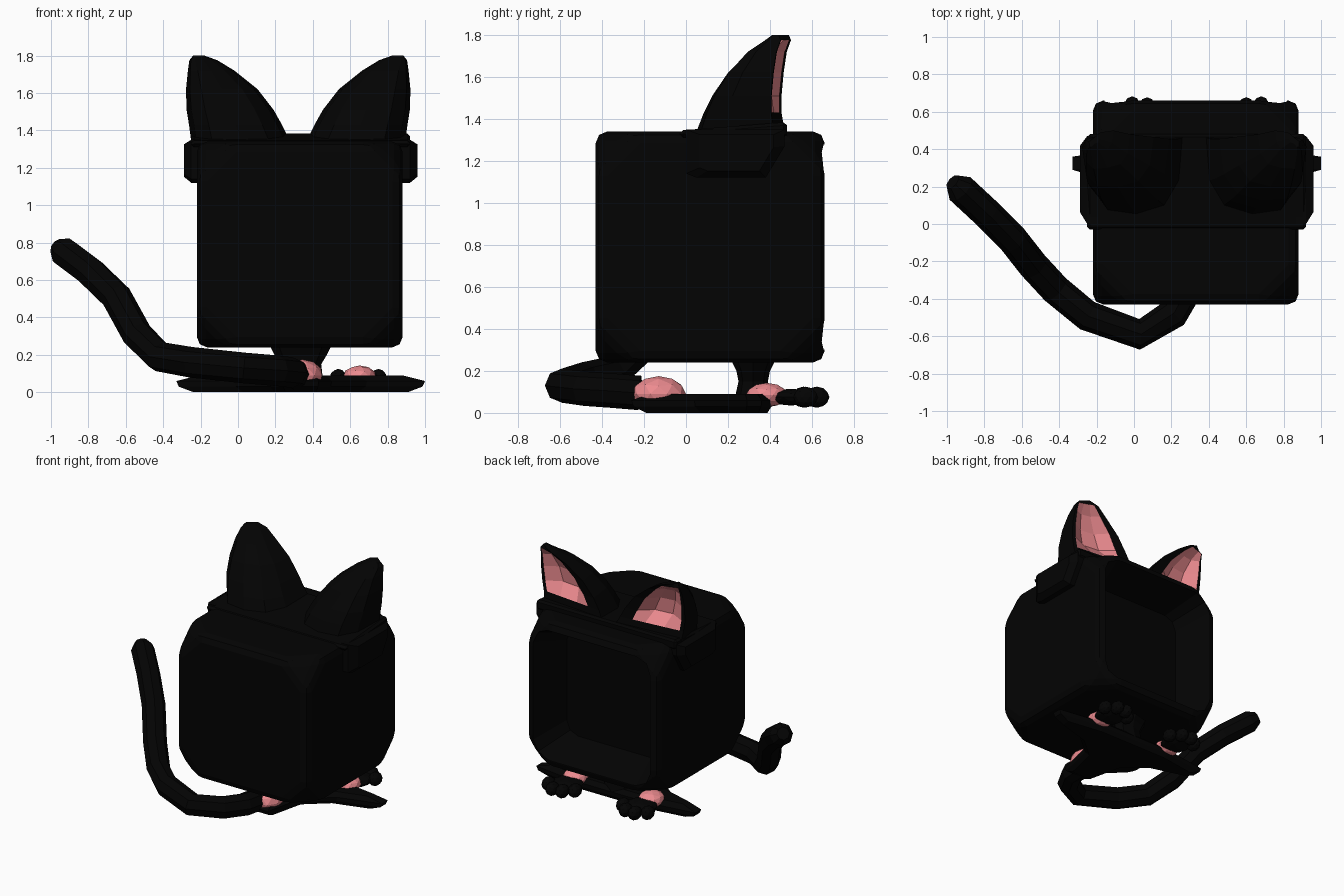
import bpy, bmesh, math
from mathutils import Matrix, Vector

if "Cube" in bpy.data.objects:
    bpy.data.objects.remove(bpy.data.objects["Cube"])

MID = 0.335  # symmetry plane of the body


def material(name, rgb):
    m = bpy.data.materials.new(name)
    m.diffuse_color = (*rgb, 1)
    m.use_nodes = True
    m.node_tree.nodes["Principled BSDF"].inputs["Base Color"].default_value = m.diffuse_color
    return m


BLACK = material("black", (0.001, 0.001, 0.001))
PINK = material("pink", (0.85, 0.26, 0.28))


def finish(name, bm, *mats):
    bmesh.ops.recalc_face_normals(bm, faces=bm.faces)
    me = bpy.data.meshes.new(name)
    bm.to_mesh(me)
    bm.free()
    ob = bpy.data.objects.new(name, me)
    bpy.context.collection.objects.link(ob)
    for m in mats:
        me.materials.append(m)
    return ob


def box_bm(lo, hi):
    bm = bmesh.new()
    lo, hi = Vector(lo), Vector(hi)
    bmesh.ops.create_cube(bm, size=1, matrix=Matrix.Translation((lo + hi) / 2) @ Matrix.Diagonal((*(hi - lo), 1)))
    return bm


def loft(name, rings, mats, pick=lambda i, k: 0):
    """Skin closed rings; pick(row, segment) chooses the material slot."""
    bm = bmesh.new()
    vs = [[bm.verts.new(p) for p in r] for r in rings]
    n = len(rings[0])
    for i in range(len(vs) - 1):
        for k in range(n):
            j = (k + 1) % n
            f = bm.faces.new((vs[i][k], vs[i][j], vs[i + 1][j], vs[i + 1][k]))
            f.material_index = pick(i, k)
    bm.faces.new(vs[0])
    bm.faces.new(vs[-1])
    return finish(name, bm, *mats)


def ball(name, c, r, mat):
    bm = bmesh.new()
    bmesh.ops.create_icosphere(bm, subdivisions=2, radius=1, matrix=Matrix.Translation(c) @ Matrix.Diagonal((*r, 1)))
    return finish(name, bm, mat)


# Cube body with clipped corners and a shallow tapered hollow facing +y
bm = box_bm((-0.22, -0.43, 0.24), (0.88, 0.66, 1.34))
bmesh.ops.bevel(bm, geom=bm.verts[:], offset=0.19, affect='VERTICES', segments=1, profile=0.5)
bmesh.ops.bevel(bm, geom=bm.edges[:], offset=0.055, affect='EDGES', segments=2, profile=0.5)
body = finish("hollow_body", bm, BLACK)
bm = box_bm((-0.17, 0.38, 0.29), (0.83, 0.85, 1.29))
along = [e for e in bm.edges if abs(e.verts[0].co.y - e.verts[1].co.y) > 0.4]
bmesh.ops.bevel(bm, geom=along, offset=0.12, affect='EDGES', segments=2, profile=0.5)
for v in bm.verts:
    k = 0.8 if v.co.y < 0.5 else 1.1
    v.co.x = MID + (v.co.x - MID) * k
    v.co.z = 0.79 + (v.co.z - 0.79) * k
cutter = finish("cavity_cutter", bm, BLACK)
cutter.hide_render = True
cutter.hide_set(True)
mod = body.modifiers.new("cavity", 'BOOLEAN')
mod.object, mod.operation, mod.solver = cutter, 'DIFFERENCE', 'EXACT'

# Head band: top slab plus side flaps
bm = box_bm((-0.25, -0.03, 1.31), (0.92, 0.48, 1.385))
for v in bm.verts:
    if v.co.y < 0.1 and v.co.z > 1.35:
        v.co.z = 1.345
bmesh.ops.bevel(bm, geom=bm.edges[:], offset=0.015, affect='EDGES', segments=1, profile=0.5)
finish("head_band", bm, BLACK)
flap = [(0.0, 1.35), (0.0, 1.14), (0.05, 1.12), (0.38, 1.12), (0.47, 1.27), (0.47, 1.35)]


def flap_ring(d, k, s):
    return [(MID + s * d, 0.26 + (y - 0.26) * k, 1.25 + (z - 1.25) * k) for y, z in flap]


# Ears: half-round lofted backs with a sunken pink inside
ear_rows = [(1.34, -0.25, 0.28, 0.05, 0.47), (1.43, -0.262, 0.235, 0.085, 0.455),
            (1.51, -0.275, 0.19, 0.125, 0.455), (1.62, -0.278, 0.105, 0.2, 0.465),
            (1.72, -0.268, -0.02, 0.3, 0.48), (1.775, -0.26, -0.11, 0.39, 0.5),
            (1.8, -0.24, -0.18, 0.43, 0.49)]
sink = [0, 0.0, 0.07, 0.07, 0.04, 0.0, 0]


def ear_ring(row, d, s):
    z, x0, x1, yf, yb = row
    pts = []
    for k in range(7):
        a = math.pi * k / 6
        c, w = math.cos(a), math.sin(a)
        x = (x0 + x1) / 2 - (x1 - x0) / 2 * math.copysign(abs(c) ** 0.8, c)
        tilt = 0.05 * max(c, 0)
        pts.append((x, yb - tilt - (yb - yf) * w ** 0.8, z))
    for t in (0.8, 0.6, 0.3, 0.06):
        deep = d if 0.1 < t < 0.7 else 0
        pts.append((x0 + (x1 - x0) * t, yb - deep - 0.05 * (1 - t), z))
    return [((MID - 0.013) + s * ((MID - 0.013) - x), y, zz) for x, y, zz in pts]


# Head flaps, ears, and paws with toes and pink pads on both sides
for s, side in ((-1, "left"), (1, "right")):
    loft(side + "_head_flap", [flap_ring(0.53, 1, s), flap_ring(0.585, 1, s), flap_ring(0.625, 0.75, s)], [BLACK])
    loft(side + "_ear", [ear_ring(r, d, s) for r, d in zip(ear_rows, sink)], [BLACK, PINK],
         lambda i, k: int(1 <= i <= 4 and 7 <= k <= 9))
    px = MID + s * 0.31
    for t, (dx, y) in enumerate([(-0.11, 0.56), (-0.045, 0.62), (0.035, 0.625), (0.105, 0.57)]):
        ball(f"{side}_toe_{t + 1}", (px + s * dx, y, 0.075), (0.045, 0.058, 0.05), BLACK)
    ball(side + "_paw", (px, 0.5, 0.075), (0.11, 0.12, 0.04), BLACK)
    ball(side + "_paw_pad", (px + s * 0.005, 0.385, 0.085), (0.09, 0.1, 0.058), PINK)

# Flat base with two pointed arms
plan = [(-0.33, 0.29), (-0.02, 0.2), (0.17, 0.04), (0.24, -0.26), (0.43, -0.26), (0.5, 0.04),
        (0.69, 0.2), (1.0, 0.29), (1.0, 0.36), (0.66, 0.41), (0.01, 0.41), (-0.33, 0.36)]
loft("base_plate", [[(MID + (x - MID) * k, 0.25 + (y - 0.25) * k, z) for x, y in plan]
                    for k, z in ((0.86, 0.0), (0.98, 0.03), (1, 0.06), (0.82, 0.09))], [BLACK])

# Flared stem under the body
loft("stem", [[(MID + rx * math.cos(a * math.pi / 4), 0.32 + ry * math.sin(a * math.pi / 4), z) for a in range(8)]
              for z, rx, ry in ((0.06, 0.12, 0.09), (0.15, 0.11, 0.07), (0.2, 0.14, 0.08), (0.26, 0.17, 0.11))], [BLACK])

# Pink dome at the tail root
ball("tail_root_pad", (0.345, -0.13, 0.09), (0.11, 0.13, 0.085), PINK)

# Tail: tube swept along a rising path
path = [(0.3, -0.22, 0.095), (0.29, -0.34, 0.105), (0.21, -0.48, 0.115), (0.03, -0.59, 0.13),
        (-0.25, -0.49, 0.16), (-0.42, -0.35, 0.19), (-0.54, -0.22, 0.31), (-0.65, -0.08, 0.51),
        (-0.79, 0.06, 0.645), (-0.93, 0.19, 0.75), (-0.97, 0.225, 0.78)]
P = [Vector(p) for p in path]
rings = []
for i, p in enumerate(P):
    d = (P[min(i + 1, len(P) - 1)] - P[max(i - 1, 0)]).normalized()
    u = d.cross(Vector((0, 0, 1))).normalized()
    v = u.cross(d)
    r = 0.045 if i == len(P) - 1 else 0.082
    rings.append([p + r * (u * math.cos(a * math.pi / 4) + v * math.sin(a * math.pi / 4)) for a in range(8)])
loft("tail", rings, [BLACK])
